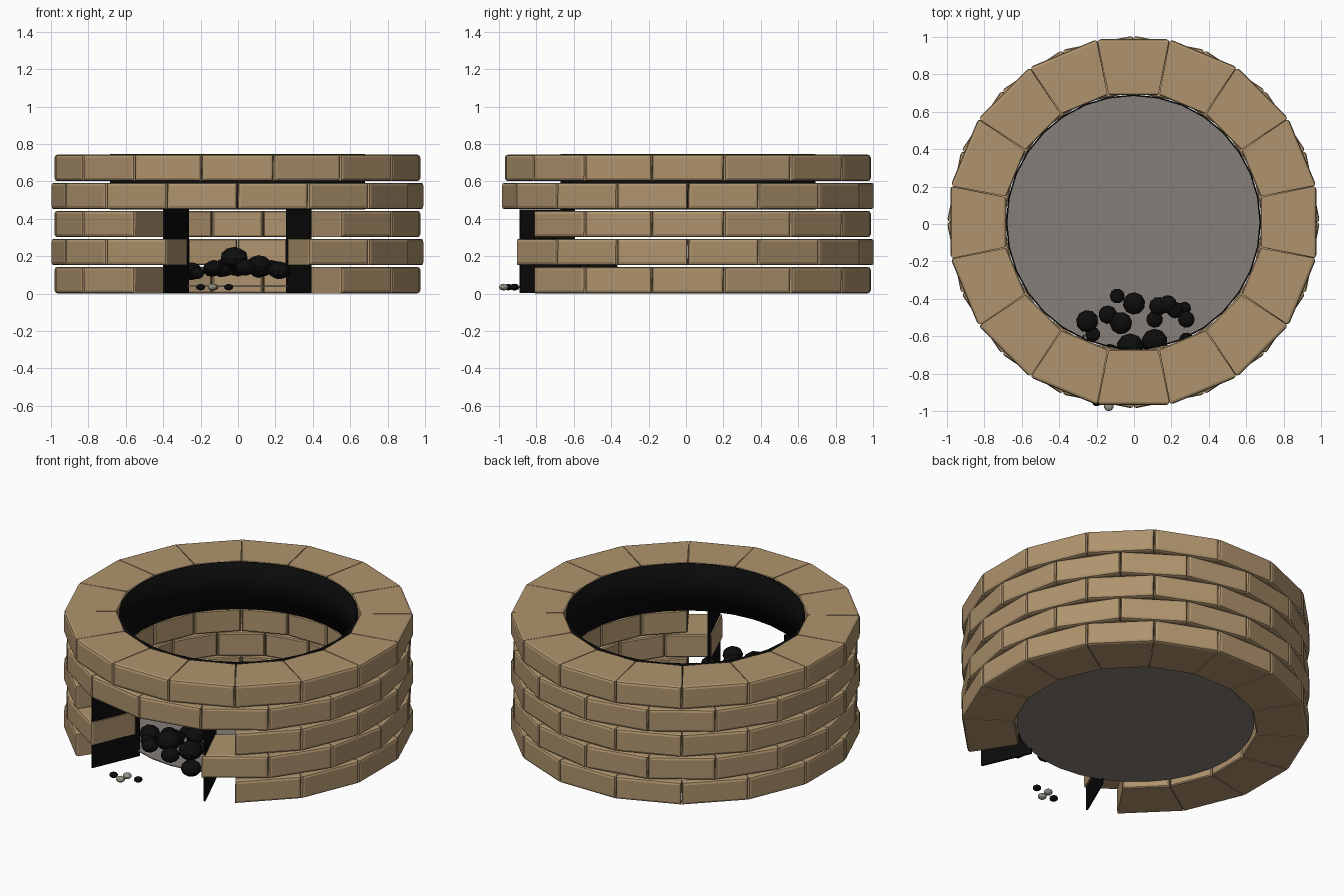
import bpy, bmesh, math, random
from mathutils import Vector, Matrix

random.seed(4)
if "Cube" in bpy.data.objects:
    bpy.data.objects.remove(bpy.data.objects["Cube"])

CENTRE = Vector((-0.003, 0.01, 0))
COUNT, PITCH, HEIGHT = 16, 0.15, 0.141
OUTER, INNER = 0.978, 0.68
STEP = math.tau / COUNT


def material(name, colour):
    m = bpy.data.materials.new(name)
    m.use_nodes = True
    m.diffuse_color = (*colour, 1)
    bsdf = m.node_tree.nodes["Principled BSDF"]
    bsdf.inputs["Base Color"].default_value = (*colour, 1)
    bsdf.inputs["Roughness"].default_value = 0.9
    return m


BRICK = material("tan brick", (0.43, 0.295, 0.155))
IRON = material("black iron", (0.003, 0.003, 0.003))
COAL = material("charcoal", (0.004, 0.004, 0.004))
ASH = material("ash grey", (0.33, 0.31, 0.26))
FLOOR = material("floor grey", (0.235, 0.21, 0.19))


def make_object(name, bm, mat, smooth=False):
    bmesh.ops.recalc_face_normals(bm, faces=bm.faces[:])
    mesh = bpy.data.meshes.new(name)
    bm.to_mesh(mesh)
    bm.free()
    mesh.materials.append(mat)
    for p in mesh.polygons:
        p.use_smooth = smooth
    obj = bpy.data.objects.new(name, mesh)
    bpy.context.collection.objects.link(obj)
    return obj


def add_brick(target, angle, z):
    """Wedge brick with a softened outer face, added to target."""
    bm = bmesh.new()
    bmesh.ops.create_cube(bm, size=1)
    half = math.tan(STEP / 2)
    for v in bm.verts:
        r = OUTER if v.co.x > 0 else INNER
        side = math.copysign(r * half - 0.003, v.co.y)
        v.co = (r, side, z + (HEIGHT if v.co.z > 0 else 0))
    for radius, width, segments in ((OUTER, 0.016, 2), (INNER, 0.006, 1)):
        edges = [e for e in bm.edges
                 if all(abs(v.co.x - radius) < 1e-4 for v in e.verts)]
        bmesh.ops.bevel(bm, geom=edges, offset=width, segments=segments,
                        profile=0.5, affect='EDGES')
    bm.transform(Matrix.Translation(CENTRE) @ Matrix.Rotation(angle, 4, 'Z'))
    temp = bpy.data.meshes.new("temp")
    bm.to_mesh(temp)
    bm.free()
    target.from_mesh(temp)
    bpy.data.meshes.remove(temp)


# Brick courses, staggered, with the fire opening left out of the lower three
for row in range(5):
    course = bmesh.new()
    for i in range(COUNT):
        offset = (i - COUNT // 2 + (0.5 if row % 2 else 0)) * STEP
        if row < 3 and abs(offset) < math.radians(30):
            continue
        add_brick(course, offset - math.pi / 2, row * PITCH + 0.002)
    make_object(f"brick_course_{row + 1}", course, BRICK)

# Iron liner behind the two upper courses
bm = bmesh.new()
bmesh.ops.create_cone(bm, cap_ends=False, segments=32, radius1=0.682,
                      radius2=0.682, depth=0.295)
bm.transform(Matrix.Translation(CENTRE + Vector((0, 0, 0.598))))
liner = make_object("iron_liner", bm, IRON, True)
solid = liner.modifiers.new("thickness", 'SOLIDIFY')
solid.thickness = 0.008

# Floor disc
bm = bmesh.new()
bmesh.ops.create_cone(bm, cap_ends=True, segments=32, radius1=0.678,
                      radius2=0.678, depth=0.006)
bm.transform(Matrix.Translation(CENTRE + Vector((0, 0, 0.04))))
make_object("pit_floor", bm, FLOOR)

# Iron plates on both sides of the opening
for name, sign in (("left", 1), ("right", -1)):
    bm = bmesh.new()
    bmesh.ops.create_cube(bm, size=1)
    bm.transform(Matrix.Translation(CENTRE)
                 @ Matrix.Rotation(sign * math.radians(23.6) - math.pi / 2, 4, 'Z')
                 @ Matrix.Translation((0.82, 0, 0.226))
                 @ Matrix.Diagonal((0.32, 0.01, 0.446, 1)))
    make_object(f"{name}_opening_plate", bm, IRON)


def lumps(name, items, mat, squash, detail):
    bm = bmesh.new()
    for x, y, z, r in items:
        spin = Matrix.Rotation(random.uniform(0, 6), 4, 'Z')
        bmesh.ops.create_icosphere(
            bm, subdivisions=detail, radius=r,
            matrix=Matrix.Translation((x, y, z)) @ spin
            @ Matrix.Diagonal((1, 1, squash, 1)))
    make_object(name, bm, mat)


# Heap of coals: x, y, height, radius
lumps("coal_heap", [
    (-0.25, -0.52, 0.12, 0.06), (-0.22, -0.59, 0.11, 0.04),
    (-0.14, -0.485, 0.13, 0.05), (-0.09, -0.385, 0.12, 0.04),
    (-0.07, -0.53, 0.14, 0.06), (0, -0.425, 0.14, 0.06),
    (0.11, -0.51, 0.12, 0.045), (0.13, -0.44, 0.13, 0.05),
    (0.18, -0.43, 0.14, 0.05), (0.22, -0.46, 0.13, 0.045),
    (0.27, -0.45, 0.11, 0.035), (0.28, -0.51, 0.12, 0.045),
    (0.28, -0.62, 0.12, 0.04), (-0.02, -0.66, 0.19, 0.075),
    (0.11, -0.63, 0.15, 0.07), (0.22, -0.78, 0.125, 0.06),
    (-0.13, -0.69, 0.14, 0.05), (0.04, -0.73, 0.14, 0.055),
], COAL, 0.8, 2)

# Loose embers and ash in front of the opening
lumps("loose_coals", [(-0.2, -0.95, 0.035, 0.025),
                      (-0.05, -0.92, 0.035, 0.025)], COAL, 0.7, 2)
lumps("loose_ash", [(-0.135, -0.975, 0.035, 0.026),
                    (-0.13, -0.915, 0.035, 0.026)], ASH, 0.7, 2)
